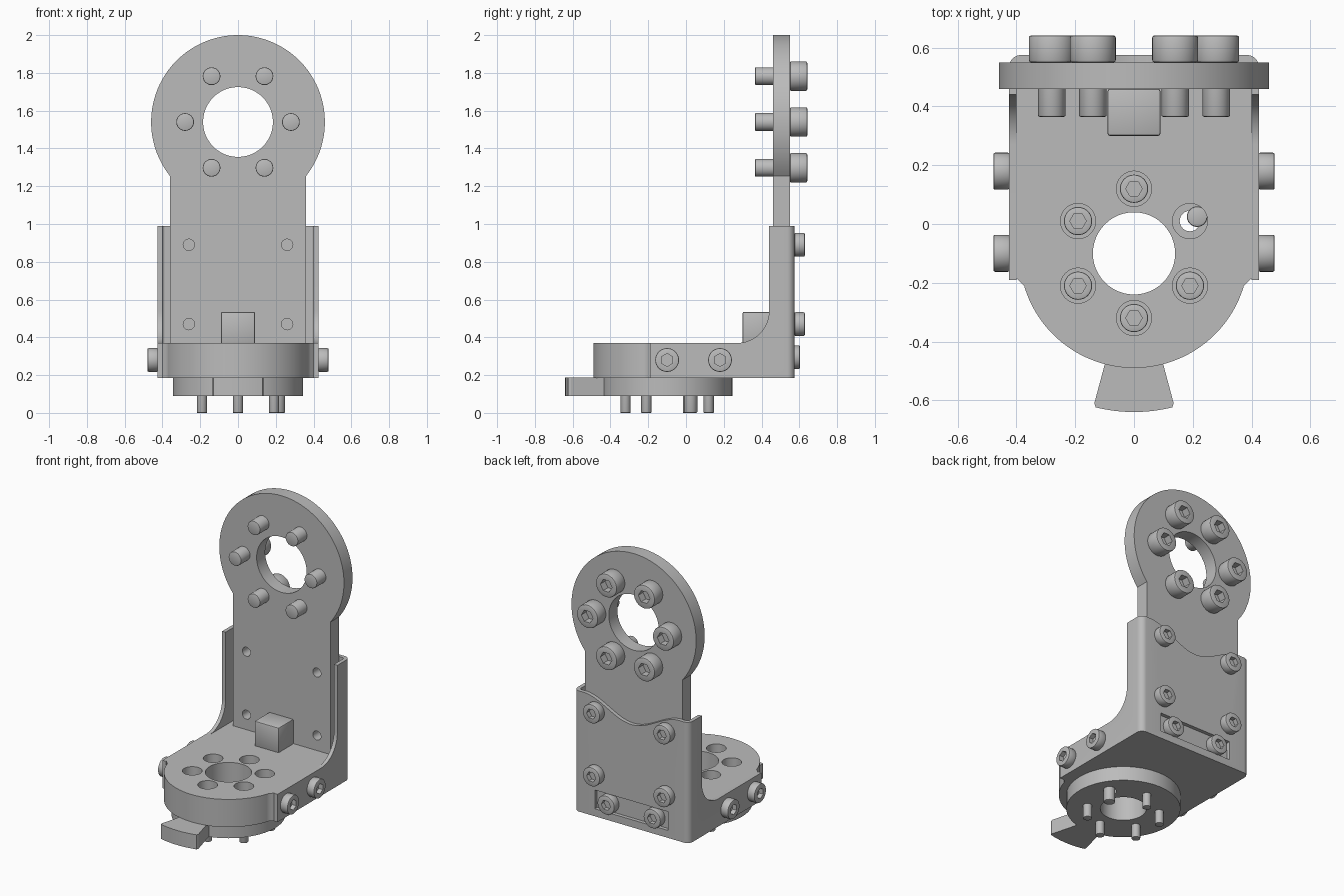
import bpy, bmesh, math
from math import radians, cos, sin, pi
from mathutils import Vector

cube = bpy.data.objects.get("Cube")
if cube:
    bpy.data.objects.remove(cube, do_unlink=True)

grey = bpy.data.materials.new("machined_grey")
grey.use_nodes = True
grey.diffuse_color = (0.5, 0.5, 0.5, 1)
grey.node_tree.nodes["Principled BSDF"].inputs["Base Color"].default_value = grey.diffuse_color


def arc(cx, cy, r, a0, a1, n=48):
    steps = [radians(a0 + (a1 - a0) * i / n) for i in range(n + 1)]
    return [(cx + r * cos(a), cy + r * sin(a)) for a in steps]


def circle(cx, cy, r, n=48):
    return arc(cx, cy, r, 0, 360, n)[:-1]


def rect(x0, x1, y0, y1):
    return [(x0, y0), (x1, y0), (x1, y1), (x0, y1)]


def prism(name, outline, axis, lo, hi):
    """Extrude a 2D outline along an axis; outline is the other two axes in order."""
    place = {"x": lambda u, v, w: (w, u, v),
             "y": lambda u, v, w: (u, w, v),
             "z": lambda u, v, w: (u, v, w)}[axis]
    bm = bmesh.new()
    face = bm.faces.new([bm.verts.new(place(u, v, lo)) for u, v in outline])
    ext = bmesh.ops.extrude_face_region(bm, geom=[face])
    moved = [g for g in ext["geom"] if isinstance(g, bmesh.types.BMVert)]
    bmesh.ops.translate(bm, verts=moved, vec=Vector(place(0, 0, hi - lo)))
    bmesh.ops.recalc_face_normals(bm, faces=bm.faces)
    mesh = bpy.data.meshes.new(name)
    bm.to_mesh(mesh)
    bm.free()
    mesh.materials.append(grey)
    obj = bpy.data.objects.new(name, mesh)
    bpy.context.collection.objects.link(obj)
    return obj


def select(obj):
    bpy.ops.object.select_all(action="DESELECT")
    obj.select_set(True)
    bpy.context.view_layer.objects.active = obj


def combine(obj, other, operation="DIFFERENCE"):
    mod = obj.modifiers.new("combine", "BOOLEAN")
    mod.operation, mod.solver, mod.object = operation, "EXACT", other
    select(obj)
    bpy.ops.object.modifier_apply(modifier=mod.name)
    bpy.data.objects.remove(other, do_unlink=True)


def hole(obj, outline, axis, lo, hi):
    combine(obj, prism("cutter", outline, axis, lo, hi))


def bevel(obj, width, segments=2):
    mod = obj.modifiers.new("bevel", "BEVEL")
    mod.width, mod.segments, mod.limit_method = width, segments, "ANGLE"
    mod.angle_limit = radians(50)
    select(obj)
    bpy.ops.object.modifier_apply(modifier=mod.name)


def smooth(obj):
    select(obj)
    bpy.ops.object.shade_smooth_by_angle(angle=radians(30))


# Upright plate with round head and centre hole
HEAD_Z, PIVOT_Y = 1.54, -0.10
plate = prism("upright_plate", arc(0, HEAD_Z, 0.46, -38.5, 218.5, 72)
              + [(-0.36, 0.37), (0.36, 0.37)], "y", 0.46, 0.55)
hole(plate, circle(0, HEAD_Z, 0.185), "y", 0.4, 0.6)
for x in (-0.26, 0.26):
    for z in (0.47, 0.89):
        hole(plate, circle(x, z, 0.03, 24), "y", 0.4, 0.6)
smooth(plate)

# Base plate with rounded front, bore and counterbored screw holes
base = prism("base_plate", arc(0, PIVOT_Y, 0.39, -16.4, -163.6, 60)
             + [(-0.385, -0.2), (-0.4, -0.185), (-0.4, 0.55),
                (0.4, 0.55), (0.4, -0.185), (0.385, -0.2)], "z", 0.185, 0.37)
hole(base, circle(0, PIVOT_Y, 0.14), "z", 0.1, 0.5)
seats = circle(0, PIVOT_Y, 0.22, 6)
seats = [(x * cos(pi / 6) - (y - PIVOT_Y) * sin(pi / 6),
          PIVOT_Y + x * sin(pi / 6) + (y - PIVOT_Y) * cos(pi / 6)) for x, y in seats]
for x, y in seats:
    hole(base, circle(x, y, 0.06, 32), "z", 0.25, 0.5)
loose = seats[0]
hole(base, circle(*loose, 0.035, 24), "z", 0.1, 0.5)
smooth(base)

# Round horn under the base, with a flared pointer at the front
horn = prism("horn_disc", circle(0, PIVOT_Y, 0.345, 72), "z", 0.09, 0.187)
pointer = prism("pointer", arc(0, PIVOT_Y, 0.54, -104, -76, 16)
                + [(0.135, -0.61), (0.06, -0.33), (-0.06, -0.33), (-0.135, -0.61)],
                "z", 0.09, 0.187)
combine(horn, pointer, "UNION")
hole(horn, circle(0, PIVOT_Y, 0.14), "z", 0, 0.3)
hole(horn, circle(*loose, 0.035, 24), "z", 0, 0.3)
smooth(horn)

# Bent sheet bracket: U-shaped plan, swept side edges, wavy top, rear window
outer = arc(0.385, 0.535, 0.04, 0, 90, 8)
inner = arc(0.385, 0.535, 0.015, 90, 0, 8)
half = [(0.425, -0.19)] + outer
half_in = inner + [(0.40, -0.19)]
plan = (half + [(-x, y) for x, y in reversed(half)]
        + [(-x, y) for x, y in reversed(half_in)] + half_in)
bracket = prism("sheet_bracket", plan, "z", 0.185, 0.99)
sweep = [(-0.4, 0.37)] + arc(0.27, 0.54, 0.17, -90, 0, 16) + [(0.44, 1.2), (-0.4, 1.2)]
hole(bracket, sweep, "x", -0.6, 0.6)
wave = [(x / 40 * 0.36, 0.93 - 0.061 * cos(pi * x / 40)) for x in range(-40, 41, 2)]
hole(bracket, wave + [(0.36, 1.2), (-0.36, 1.2)], "y", 0.5, 0.7)
hole(bracket, rect(-0.27, 0.27, 0.235, 0.36), "y", 0.551, 0.7)
smooth(bracket)

# Stop block on the base
block = prism("stop_block", rect(-0.09, 0.09, 0.30, 0.46), "z", 0.365, 0.535)
bevel(block, 0.008)
smooth(block)


def screw_mesh(name, head_r, head_h, shaft_r, shaft_l, socket_r):
    """Socket-head screw along z, seated at its origin."""
    head = prism(name, circle(0, 0, head_r, 32), "z", 0, head_h)
    bevel(head, head_r * 0.1)
    if socket_r:
        hole(head, circle(0, 0, socket_r, 6), "z", head_h * 0.45, head_h + 0.1)
    if shaft_l:
        shaft = prism("shaft", circle(0, 0, shaft_r, 24), "z", -shaft_l, head_h * 0.2)
        bevel(shaft, shaft_r * 0.12)
        combine(head, shaft, "UNION")
    smooth(head)
    mesh = head.data
    bpy.data.objects.remove(head, do_unlink=True)
    return mesh


def put(name, mesh, loc, rot=(0, 0, 0)):
    obj = bpy.data.objects.new(name, mesh)
    obj.location, obj.rotation_euler = loc, rot
    bpy.context.collection.objects.link(obj)


BACKWARD = (-pi / 2, 0, 0)

# Large screws through the round head
large = screw_mesh("large_screw", 0.078, 0.092, 0.047, 0.185, 0.043)
for x, z in circle(0, HEAD_Z, 0.28, 6):
    put("head_screw", large, (x, 0.55, z), BACKWARD)

# Small screws on the back and sides of the bracket
small = screw_mesh("small_screw", 0.063, 0.055, 0.03, 0, 0.034)
for x in (-0.26, 0.26):
    for z in (0.47, 0.89):
        put("back_screw", small, (x, 0.574, z), BACKWARD)
for x in (-0.17, 0.17):
    put("lower_back_screw", small, (x, 0.548, 0.295), BACKWARD)
for side in (-1, 1):
    for y in (-0.1, 0.18):
        put("side_screw", small, (side * 0.424, y, 0.28), (0, side * pi / 2, 0))

# Screws through the base and horn, one of them headless and off centre
horn_screw = screw_mesh("horn_screw", 0.048, 0.07, 0.027, 0.25, 0.028)
for x, y in seats[1:]:
    put("horn_screw", horn_screw, (x, y, 0.25))
pin = prism("loose_pin", circle(0.215, 0.025, 0.035, 24), "z", 0, 0.33)
bevel(pin, 0.006)
smooth(pin)
